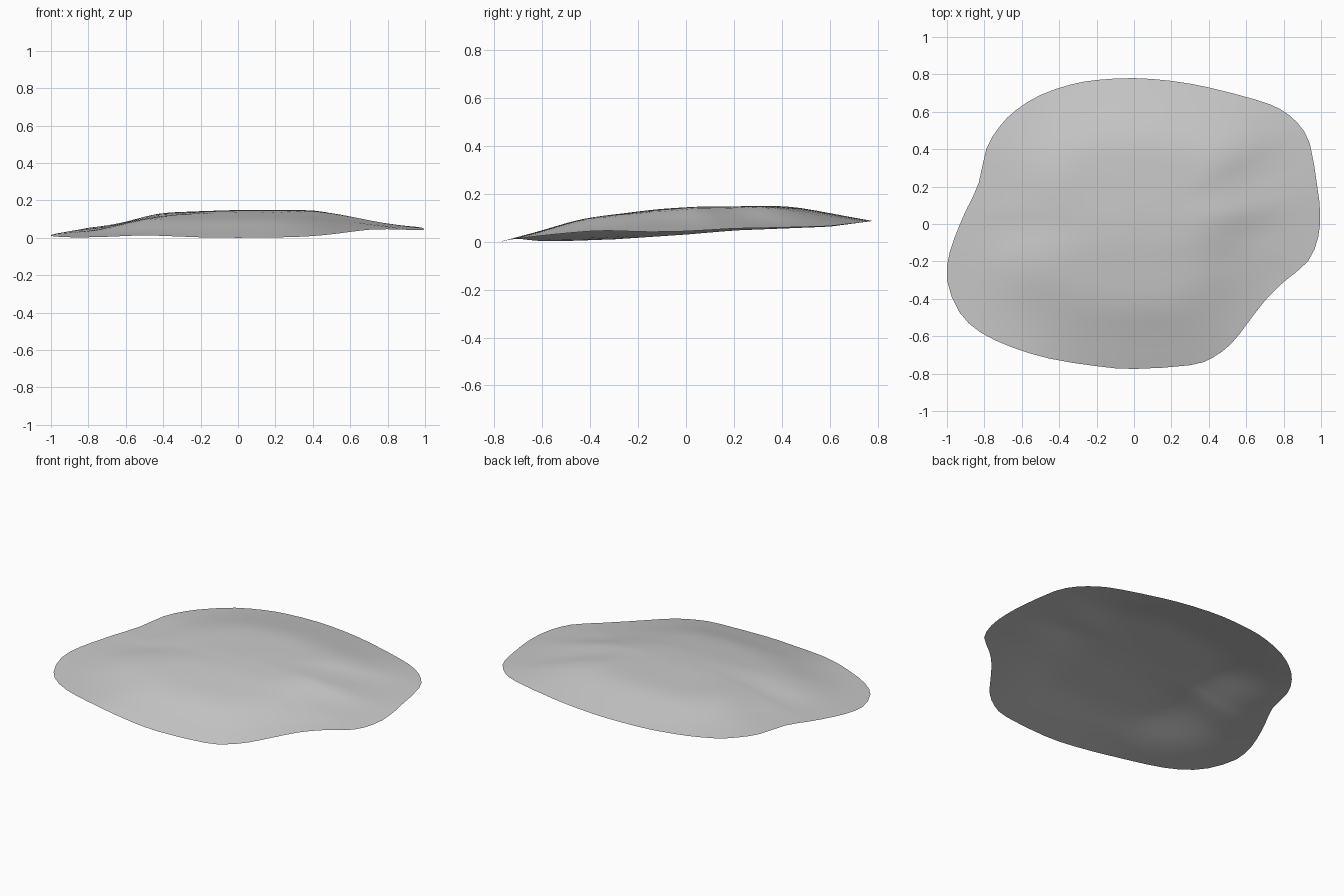
import bpy, bmesh, math
from mathutils import Vector

cube = bpy.data.objects.get("Cube")
if cube:
    bpy.data.objects.remove(cube, do_unlink=True)

# Plan outline of the mound, counter-clockwise from its left side
OUTLINE = [(.995, .06), (.98, .2), (.94, .43), (.875, .54), (.78, .615), (.65, .665), (.4, .73),
           (.2, .765), (0, .78), (-.2, .77), (-.34, .745), (-.5, .69), (-.63, .61), (-.72, .52),
           (-.79, .4), (-.83, .22), (-.89, .09), (-.93, 0), (-.985, -.15), (-1, -.3),
           (-.935, -.47), (-.82, -.58), (-.65, -.66), (-.45, -.72), (-.2, -.76), (0, -.775),
           (.3, -.755), (.42, -.715), (.52, -.64), (.6, -.54), (.7, -.41), (.8, -.31),
           (.93, -.2), (.985, -.07)]
# Height profiles along y: rim and crown; and rise from rim (1) to centre (0)
RIM = [(-.78, 0), (-.5, .003), (-.3, .01), (0, .03), (.2, .047), (.6, .063), (.79, .088)]
CROWN = [(-.6, .09), (-.4, .104), (-.12, .137), (.05, .147), (.43, .151), (.8, .145)]
RISE = [(0, 1), (.5, .98), (.6, .9), (.72, .65), (.85, .35), (1, 0)]
RINGS = 16
STEPS = 2


def profile(points, value):
    """Piecewise linear height along a profile."""
    if value <= points[0][0]:
        return points[0][1]
    for (a, low), (b, high) in zip(points, points[1:]):
        if value <= b:
            return low + (high - low) * (value - a) / (b - a)
    return points[-1][1]


def bump(x, y, centre, size, turn=0):
    """Soft oval bump with a height of one."""
    dx, dy = x - centre[0], y - centre[1]
    u = (dx * math.cos(turn) + dy * math.sin(turn)) / size[0]
    v = (dy * math.cos(turn) - dx * math.sin(turn)) / size[1]
    return math.exp(-u * u - v * v)


def smooth_outline(points):
    """Closed rounded path through the outline points."""
    pts = [Vector(p) for p in points]
    path = []
    for i, p1 in enumerate(pts):
        p0, p2, p3 = pts[i - 1], pts[(i + 1) % len(pts)], pts[(i + 2) % len(pts)]
        for k in range(STEPS):
            t = k / STEPS
            path.append(p1 + (p2 - p0) * (t / 2)
                        + (p0 * 2 - p1 * 5 + p2 * 4 - p3) * (t * t / 2)
                        + (p1 * 3 - p0 - p2 * 3 + p3) * (t ** 3 / 2))
    return path


def rim_height(x, y):
    return (profile(RIM, y) + .038 * bump(x, y, (.75, -.4), (.33, .6))
            + .012 * bump(x, y, (-.5, -.72), (.25, .12)))


def crown_height(x, y):
    """Top surface, tilting down to the right and falling off at both ends."""
    return profile(CROWN, y) - .1 * max(0, abs(x) - .42) - .03 * max(0, -x)


def surface_height(edge, r):
    x, y = edge * r
    rim = rim_height(*edge)
    z = rim + (crown_height(x, y) - rim) * profile(RISE, r)
    # Gullies on both ends and the ridge between the left pair
    relief = (-.017 * bump(x, y, (.62, .24), (.28, .1), .5)
              + .004 * bump(x, y, (.62, .09), (.25, .06), .1)
              - .02 * bump(x, y, (.55, -.1), (.24, .12), .5)
              - .018 * bump(x, y, (-.58, -.03), (.24, .14), .3)
              - .006 * bump(x, y, (-.72, .2), (.14, .1), .6)
              + .004 * bump(x, y, (.36, .05), (.08, .2)))
    return z + relief * min(1, (1 - r) * 5)


# Mound sheet, made of rings shrinking towards the centre
path = smooth_outline(OUTLINE)
bm = bmesh.new()
rings = []
for i in range(RINGS):
    r = 1 - i / RINGS
    rings.append([bm.verts.new((p.x * r, p.y * r, surface_height(p, r))) for p in path])
centre = bm.verts.new((0, 0, surface_height(path[0], 0)))
for j in range(len(path)):
    k = (j + 1) % len(path)
    for outer, inner in zip(rings, rings[1:]):
        bm.faces.new((outer[j], outer[k], inner[k], inner[j]))
    bm.faces.new((rings[-1][j], rings[-1][k], centre))

# Soften the folds inside the rim
inside = [v for ring in rings[1:] for v in ring] + [centre]
for _ in range(2):
    bmesh.ops.smooth_vert(bm, verts=inside, factor=.5, use_axis_z=True)
for face in bm.faces:
    face.smooth = True

mesh = bpy.data.meshes.new("ground_mound")
bm.to_mesh(mesh)
bm.free()
mound = bpy.data.objects.new("ground_mound", mesh)
bpy.context.collection.objects.link(mound)

# Plain grey surface
grey = bpy.data.materials.new("light_grey")
grey.use_nodes = True
colour = (.6, .6, .6, 1)
grey.diffuse_color = colour
grey.node_tree.nodes["Principled BSDF"].inputs["Base Color"].default_value = colour
mesh.materials.append(grey)
